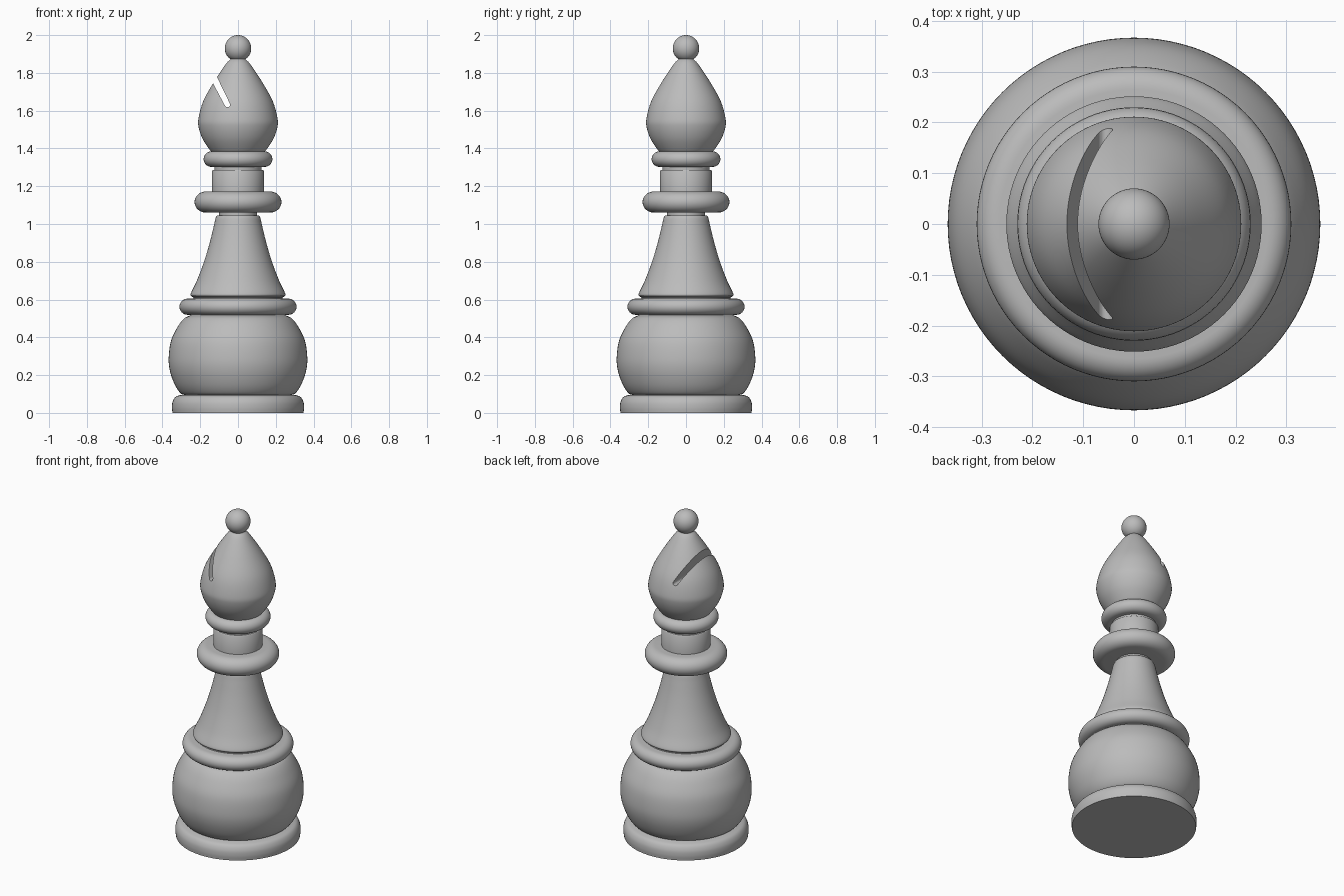
import bpy
import bmesh
import math
from mathutils import Vector, Matrix

SEGMENTS = 96

if "Cube" in bpy.data.objects:
    bpy.data.objects.remove(bpy.data.objects["Cube"], do_unlink=True)

grey = bpy.data.materials.new("piece_grey")
grey.use_nodes = True
colour = (0.5, 0.5, 0.5, 1)
grey.diffuse_color = colour
grey.node_tree.nodes["Principled BSDF"].inputs["Base Color"].default_value = colour


def add_object(name, bm):
    mesh = bpy.data.meshes.new(name)
    bmesh.ops.recalc_face_normals(bm, faces=bm.faces)
    bm.to_mesh(mesh)
    bm.free()
    mesh.materials.append(grey)
    obj = bpy.data.objects.new(name, mesh)
    bpy.context.collection.objects.link(obj)
    return obj


def smooth(obj, angle=40):
    bpy.ops.object.select_all(action="DESELECT")
    obj.select_set(True)
    bpy.context.view_layer.objects.active = obj
    bpy.ops.object.shade_smooth_by_angle(angle=math.radians(angle))


def curve(points, steps=6):
    """Smooth curve through (radius, height) points."""
    p = [Vector(q) for q in points]
    p = [2 * p[0] - p[1]] + p + [2 * p[-1] - p[-2]]
    out = []
    for a, b, c, d in zip(p, p[1:], p[2:], p[3:]):
        for i in range(steps):
            t = i / steps
            out.append(0.5 * (2 * b + (c - a) * t + (2 * a - 5 * b + 4 * c - d) * t ** 2
                              + (3 * b - a - 3 * c + d) * t ** 3))
    return out + [p[-2]]


def round_edge(radius, low, high, bulge, steps=16):
    """Ring profile with a half-round outer edge."""
    mid, half = (low + high) / 2, (high - low) / 2
    angles = [math.pi * (i / steps - 0.5) for i in range(steps + 1)]
    return [(radius - bulge + bulge * math.cos(a), mid + half * math.sin(a)) for a in angles]


def lathe(name, profile):
    """Closed solid of revolution, capped at both ends."""
    bm = bmesh.new()
    rings = []
    for r, z in profile:
        rings.append([bm.verts.new((r * math.cos(a), r * math.sin(a), z))
                      for a in (math.tau * i / SEGMENTS for i in range(SEGMENTS))])
    for lower, upper in zip(rings, rings[1:]):
        for i in range(SEGMENTS):
            j = (i + 1) % SEGMENTS
            bm.faces.new((lower[i], lower[j], upper[j], upper[i]))
    bm.faces.new(rings[0][::-1])
    bm.faces.new(rings[-1])
    obj = add_object(name, bm)
    smooth(obj)
    return obj


# Base and body
lathe("base_disc", curve([(0.347, 0), (0.35, 0.03), (0.346, 0.06), (0.33, 0.085), (0.30, 0.096)]))
lathe("lower_bulb", curve([(0.28, 0.094), (0.305, 0.105), (0.335, 0.15), (0.36, 0.22), (0.367, 0.29),
                           (0.355, 0.38), (0.32, 0.455), (0.285, 0.50), (0.25, 0.517)]))
lathe("lower_ring", round_edge(0.31, 0.519, 0.605, 0.045))
lathe("stem_foot", [(0.235, 0.60), (0.235, 0.616)])
lathe("stem", [(0.235, 0.61)] + curve([(0.25, 0.62), (0.249, 0.635), (0.218, 0.70), (0.18, 0.80),
                                       (0.15, 0.90), (0.128, 0.99), (0.119, 1.03), (0.11, 1.046)]))

# Collar and neck
lathe("neck_groove", [(0.10, 1.04), (0.10, 1.07)])
lathe("collar", round_edge(0.23, 1.06, 1.172, 0.06))
lathe("neck", [(0.137, 1.165), (0.137, 1.28), (0.132, 1.287), (0.124, 1.287), (0.124, 1.31)])
lathe("upper_ring", round_edge(0.182, 1.302, 1.385, 0.043))

# Head with a slanted slot
head = lathe("head", curve([(0.13, 1.375), (0.15, 1.393), (0.187, 1.45), (0.208, 1.51), (0.209, 1.56),
                            (0.184, 1.65), (0.129, 1.75), (0.066, 1.845), (0.04, 1.872), (0.03, 1.89)]))
lathe("finial_ball", [(max(0.07 * math.sin(a), 0.0005), 1.93 - 0.07 * math.cos(a))
                      for a in (math.pi * i / 32 for i in range(33))])

# Slot cutter: round-bottomed slab leaning outward, slightly flared at the mouth
bm = bmesh.new()
w = 0.014
outline = [(w * math.cos(a), w * math.sin(a)) for a in (math.pi * (1 + i / 10) for i in range(11))]
outline += [(0.022, 0.4), (-0.022, 0.4)]
face = bm.faces.new([bm.verts.new((x, -0.4, z)) for x, z in outline])
extruded = bmesh.ops.extrude_face_region(bm, geom=[face])
bmesh.ops.translate(bm, vec=(0, 0.8, 0),
                    verts=[v for v in extruded["geom"] if isinstance(v, bmesh.types.BMVert)])
cutter = add_object("slot_cutter", bm)
cutter.matrix_world = Matrix.Translation((-0.056, 0, 1.632)) @ Matrix.Rotation(math.radians(-27), 4, "Y")
cutter.hide_render = True
cutter.hide_set(True)

slot = head.modifiers.new("Slot", "BOOLEAN")
slot.operation = "DIFFERENCE"
slot.solver = "EXACT"
slot.object = cutter
bpy.context.view_layer.objects.active = head
bpy.ops.object.modifier_apply(modifier="Slot")
bpy.data.objects.remove(cutter, do_unlink=True)
smooth(head)
